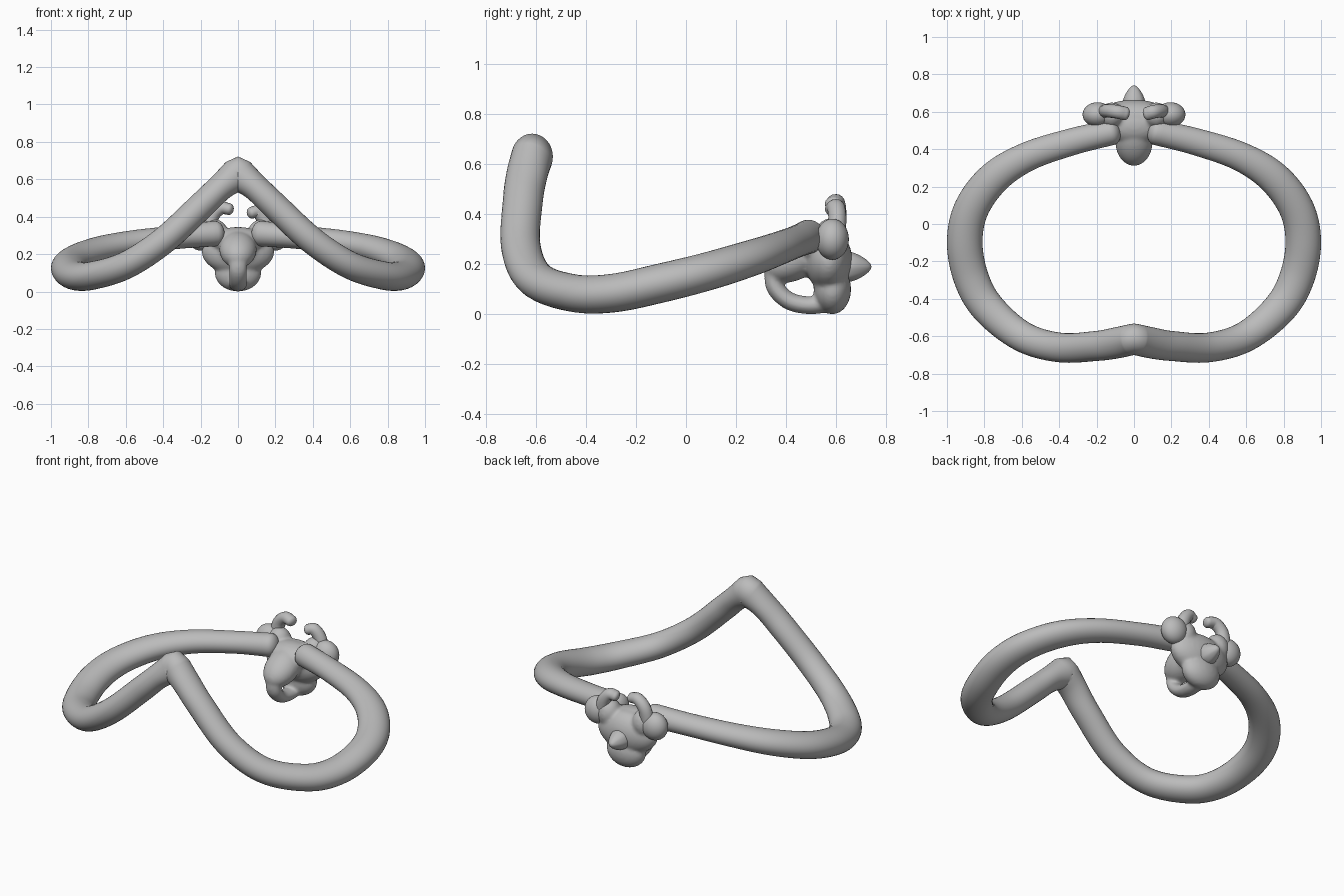
import bpy, bmesh, math
from mathutils import Vector, Matrix

cube = bpy.data.objects.get("Cube")
if cube:
    bpy.data.objects.remove(cube, do_unlink=True)

grey = bpy.data.materials.new("plain_grey")
grey.use_nodes = True
GREY = (0.5, 0.5, 0.5, 1)
grey.diffuse_color = GREY
grey.node_tree.nodes["Principled BSDF"].inputs["Base Color"].default_value = GREY


def finish(name, bm):
    """Turn a bmesh into a smooth grey object."""
    bmesh.ops.recalc_face_normals(bm, faces=bm.faces)
    for f in bm.faces:
        f.smooth = True
    me = bpy.data.meshes.new(name)
    bm.to_mesh(me)
    bm.free()
    me.materials.append(grey)
    ob = bpy.data.objects.new(name, me)
    bpy.context.collection.objects.link(ob)
    return ob


def spline(pts, steps):
    """Catmull-Rom samples through points of any dimension."""
    pts = [Vector(p) for p in pts]
    pts = [2 * pts[0] - pts[1]] + pts + [2 * pts[-1] - pts[-2]]
    out = []
    for a, b, c, d in zip(pts, pts[1:], pts[2:], pts[3:]):
        for i in range(steps):
            t = i / steps
            out.append(0.5 * (2 * b + (c - a) * t + (2 * a - 5 * b + 4 * c - d) * t * t
                              + (3 * b - a - 3 * c + d) * t ** 3))
    return out + [pts[-2]]


def sweep(bm, path, radii, up, sides=24, miter=False, round_end=True):
    """Oval tube along a path; radii are (sideways, upward) pairs."""
    rings = []
    n = len(path)
    for i, p in enumerate(path):
        t = (path[min(i + 1, n - 1)] - path[max(i - 1, 0)]).normalized()
        if miter and i == 0:
            t = Vector((1, 0, 0))
        side = up.cross(t).normalized()
        top = t.cross(side)
        rings.append((p, side, top, t, radii[i]))
    if round_end:
        p, side, top, t, r = rings[-1]
        for k in range(1, 5):
            a = k * math.pi / 9
            rings.append((p + t * r[0] * 0.7 * math.sin(a), side, top, t, r * math.cos(a)))
    loops = []
    for p, side, top, t, r in rings:
        loops.append([bm.verts.new(p + side * r[0] * math.cos(a) + top * r[1] * math.sin(a))
                      for a in (2 * math.pi * k / sides for k in range(sides))])
    for a, b in zip(loops, loops[1:]):
        for k in range(sides):
            bm.faces.new((a[k], a[k - 1], b[k - 1], b[k]))
    bm.faces.new(loops[-1])
    if not miter:
        bm.faces.new(loops[0])


def ball(bm, centre, size, tilt=0):
    m = (Matrix.Translation(centre) @ Matrix.Rotation(math.radians(tilt), 4, 'X')
         @ Matrix.Diagonal((*size, 1)))
    bmesh.ops.create_uvsphere(bm, u_segments=32, v_segments=16, radius=1, matrix=m)


# Hoop: half of the loop, mirrored at the front peak
HOOP = [(0, -.615, .63), (.09, -.635, .56), (.2, -.652, .455), (.4, -.66, .27),
        (.6, -.60, .14), (.78, -.45, .085), (.87, -.29, .085), (.905, -.1, .125),
        (.87, .08, .17), (.75, .245, .22), (.57, .36, .26), (.33, .44, .29), (.12, .49, .31)]
WIDE = [.083, .083, .08, .079, .082, .09, .094, .095, .093, .088, .078, .072, .068]
TALL = [.092, .073, .073, .073, .073, .075, .077, .078, .076, .072, .066, .063, .068]
bm = bmesh.new()
path = spline(HOOP, 8)
radii = spline(list(zip(WIDE, TALL)), 8)
sweep(bm, path, radii, Vector((0, 0, 1)), sides=32, miter=True)
hoop = finish("hoop", bm)
mirror = hoop.modifiers.new("mirror", 'MIRROR')
mirror.merge_threshold = 0.002

# Clasp body: snout, rounded back and under-strap fused together
bm = bmesh.new()
ball(bm, (0, .57, .215), (.195, .095, .125))
ball(bm, (0, .585, .1), (.125, .075, .1))
ball(bm, (0, .44, .225), (.1, .14, .085), 28)
ball(bm, (0, .53, .27), (.15, .1, .075))
strap = spline([(0, .35, .18), (0, .355, .11), (0, .41, .055), (0, .49, .036), (0, .58, .045)], 6)
sweep(bm, strap, [Vector((.048, .036))] * len(strap), Vector((1, 0, 0)).cross(Vector((0, .3, -1))), 16)
for s in (1, -1):
    rib = spline([(s * .1, .44, .2), (s * .11, .44, .12), (s * .08, .43, .06), (0, .43, .045)], 5)
    ball(bm, (s * .12, .58, .3), (.07, .07, .085))
body = finish("clasp_body", bm)
fuse = body.modifiers.new("fuse", 'REMESH')
fuse.mode = 'VOXEL'
fuse.voxel_size = 0.009
fuse.use_smooth_shade = True
soft = body.modifiers.new("soften", 'SMOOTH')
soft.iterations = 8

# Side lobes and curled horns, the right horn a little taller
for s, label, lift, reach in ((1, "left", 0, 0), (-1, "right", .02, .025)):
    bm = bmesh.new()
    ball(bm, (s * .195, .585, .3), (.08, .066, .082))
    finish(label + "_lobe", bm)
    bm = bmesh.new()
    horn = spline([(s * .16, .6, .31), (s * .14, .605, .38 + lift), (s * (.105 - reach / 2), .6, .425 + lift),
                   (s * (.07 - reach), .59, .42 + lift)], 6)
    sweep(bm, horn, [Vector((.042 - .012 * i / len(horn), .036)) for i in range(len(horn))],
          Vector((0, 1, 0)), 16)
    finish(label + "_horn", bm)

# Pointed knob on the back
bm = bmesh.new()
bmesh.ops.create_cone(bm, cap_ends=True, segments=8, radius1=.108, radius2=.02, depth=.15,
                      matrix=Matrix.Translation((0, .675, .19)) @ Matrix.Rotation(-math.pi / 2, 4, 'X'))
knob = finish("back_knob", bm)
knob.modifiers.new("round", 'SUBSURF').levels = 3
knob.modifiers["round"].render_levels = 3
